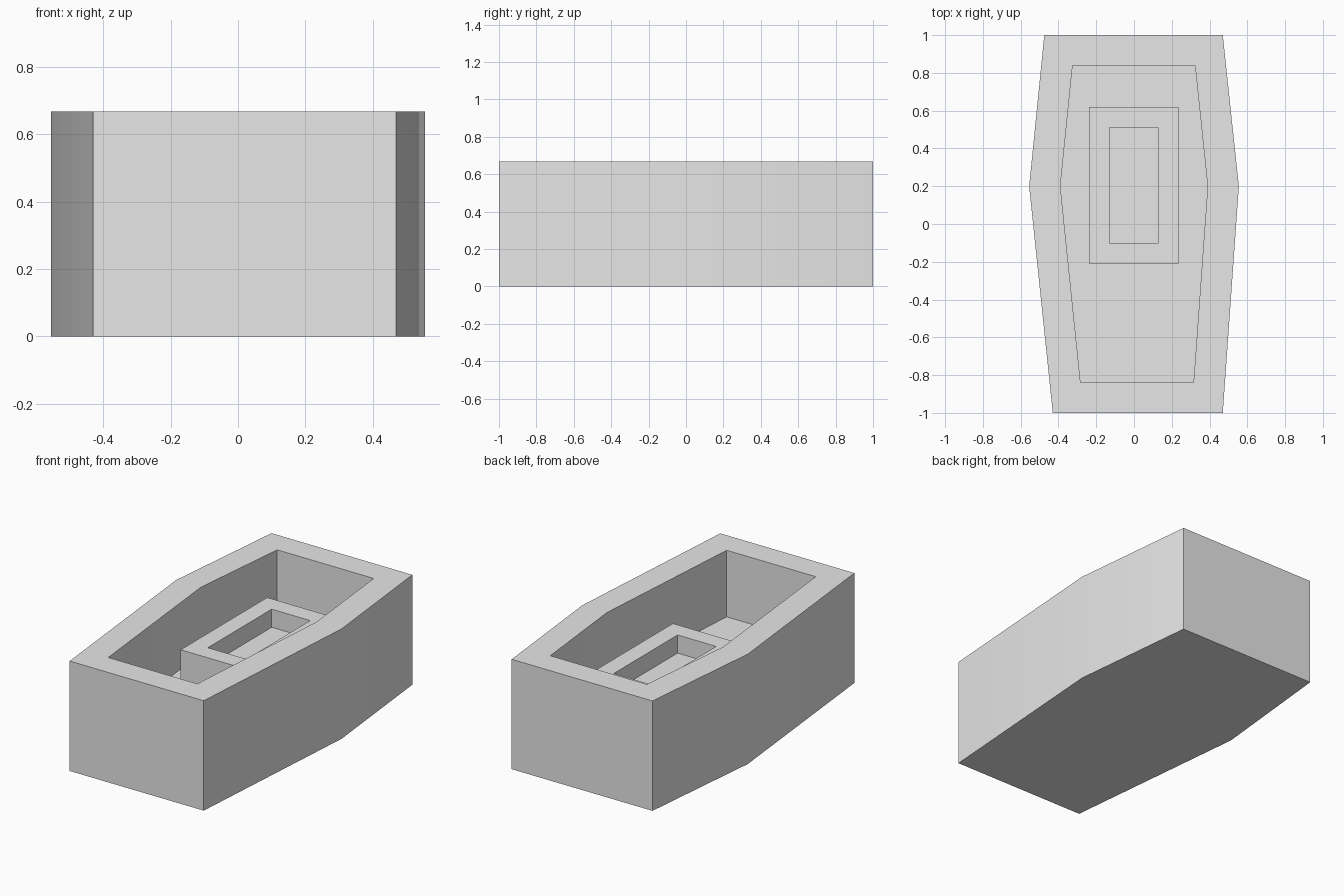
import bpy
import bmesh

if "Cube" in bpy.data.objects:
    bpy.data.objects.remove(bpy.data.objects["Cube"], do_unlink=True)

# Single plain grey finish
GREY = (0.8, 0.8, 0.8, 1.0)
grey = bpy.data.materials.new("plain_grey")
grey.use_nodes = True
grey.diffuse_color = GREY
grey.node_tree.nodes["Principled BSDF"].inputs["Base Color"].default_value = GREY


def hollow_block(name, outer, inner, base, top, floor, closed):
    """Block with an open recess: up the outside, over the rim, down to the floor."""
    bm = bmesh.new()
    rings = [[bm.verts.new((x, y, z)) for x, y in outline]
             for outline, z in ((outer, base), (outer, top), (inner, top), (inner, floor))]
    n = len(outer)
    for lower, upper in zip(rings, rings[1:]):
        for i in range(n):
            j = (i + 1) % n
            bm.faces.new((lower[i], lower[j], upper[j], upper[i]))
    bm.faces.new(rings[-1])
    if closed:
        bm.faces.new(rings[0][::-1])
    mesh = bpy.data.meshes.new(name)
    bm.to_mesh(mesh)
    bm.free()
    mesh.materials.append(grey)
    obj = bpy.data.objects.new(name, mesh)
    bpy.context.collection.objects.link(obj)
    bpy.ops.object.select_all(action='DESELECT')
    obj.select_set(True)
    bpy.context.view_layer.objects.active = obj
    bpy.ops.object.shade_smooth_by_angle()
    return obj


def rectangle(x0, x1, y0, y1):
    return [(x0, y0), (x1, y0), (x1, y1), (x0, y1)]


TOP, FLOOR = 0.667, 0.263

# Six-sided outer trough, widest behind the middle
trough_outer = [(-0.43, -1), (0.47, -1), (0.555, 0.2),
                (0.47, 1), (-0.475, 1), (-0.555, 0.2)]
trough_inner = [(-0.283, -0.84), (0.315, -0.84), (0.39, 0.2),
                (0.323, 0.84), (-0.325, 0.84), (-0.39, 0.2)]
hollow_block("outer_trough", trough_outer, trough_inner, 0, TOP, FLOOR, True)

# Small rectangular tray standing on the trough floor
hollow_block("inner_tray", rectangle(-0.238, 0.235, -0.21, 0.62),
             rectangle(-0.131, 0.128, -0.102, 0.51), FLOOR, 0.485, 0.375, False)
